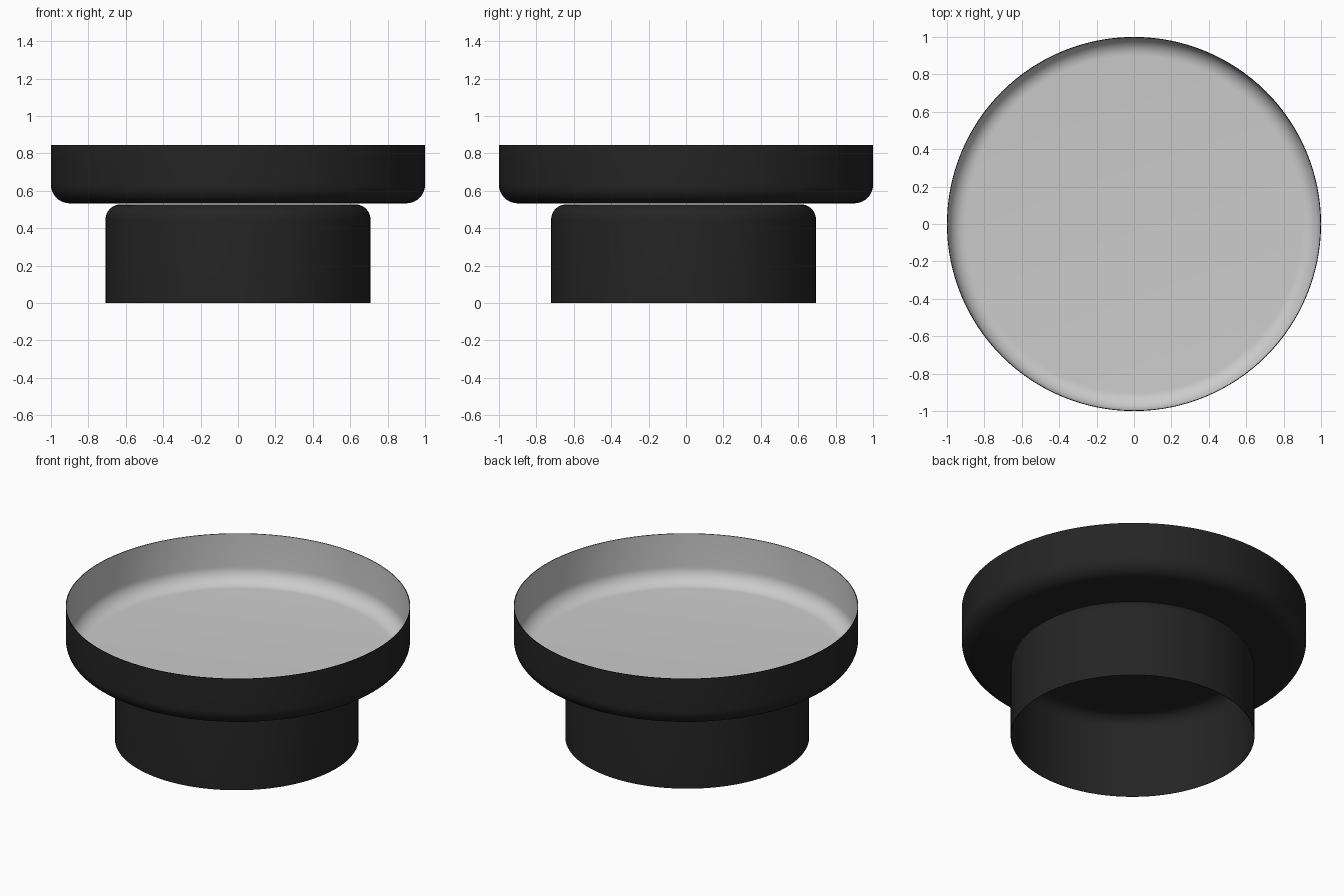
import bpy, bmesh, math

if "Cube" in bpy.data.objects:
    bpy.data.objects.remove(bpy.data.objects["Cube"])


def material(name, rgb):
    m = bpy.data.materials.new(name)
    m.diffuse_color = (*rgb, 1)
    m.use_nodes = True
    m.node_tree.nodes["Principled BSDF"].inputs["Base Color"].default_value = m.diffuse_color
    return m


def arc(cx, cz, r, a0, a1, n=10):
    # points on a rounded corner, as (radius, height)
    return [(cx + r * math.cos(math.radians(a0 + (a1 - a0) * i / n)),
             cz + r * math.sin(math.radians(a0 + (a1 - a0) * i / n))) for i in range(n + 1)]


def lathe(name, profile, mat=None, y=0.0, sides=128):
    # spin an open profile about z
    bm = bmesh.new()
    vs = [bm.verts.new((r, 0, z)) for r, z in profile]
    es = [bm.edges.new(p) for p in zip(vs, vs[1:])]
    bmesh.ops.spin(bm, geom=vs + es, cent=(0, 0, 0), axis=(0, 0, 1),
                   angle=2 * math.pi, steps=sides, use_duplicate=False)
    bmesh.ops.remove_doubles(bm, verts=bm.verts, dist=1e-5)
    me = bpy.data.meshes.new(name)
    bm.normal_update()
    bm.to_mesh(me)
    bm.free()
    ob = bpy.data.objects.new(name, me)
    ob.location.y = y
    bpy.context.collection.objects.link(ob)
    if mat:
        me.materials.append(mat)
    bpy.ops.object.select_all(action='DESELECT')
    ob.select_set(True)
    bpy.context.view_layer.objects.active = ob
    bpy.ops.object.shade_smooth_by_angle(angle=math.radians(35))
    return ob


black = material("black", (0.018, 0.018, 0.018))
TOP, FLOOR, T = 0.845, 0.533, 0.004

# Dish: black outer skin up to and over the thin rim
lathe("dish_outside", [(0, FLOOR)] + arc(0.9, FLOOR + 0.1, 0.1, -90, 0)
      + [(1, TOP), (1 - T, TOP)], black)

# Grey lining, running down from the rim to the dish floor
lathe("dish_lining", [(1 - T, TOP)] + arc(0.9, FLOOR + 0.1, 0.1 - T, 0, -90)
      + [(0, FLOOR + T)])

# Pedestal: hollow round base, open below, slightly forward of centre
R, H, F, W = 0.708, 0.527, 0.08, 0.003
lathe("pedestal", [(0, H - W)] + arc(R - F, H - F, F - W, 90, 0) + [(R - W, 0), (R, 0)]
      + arc(R - F, H - F, F, 0, 90) + [(0, H)], black, y=-0.013)
